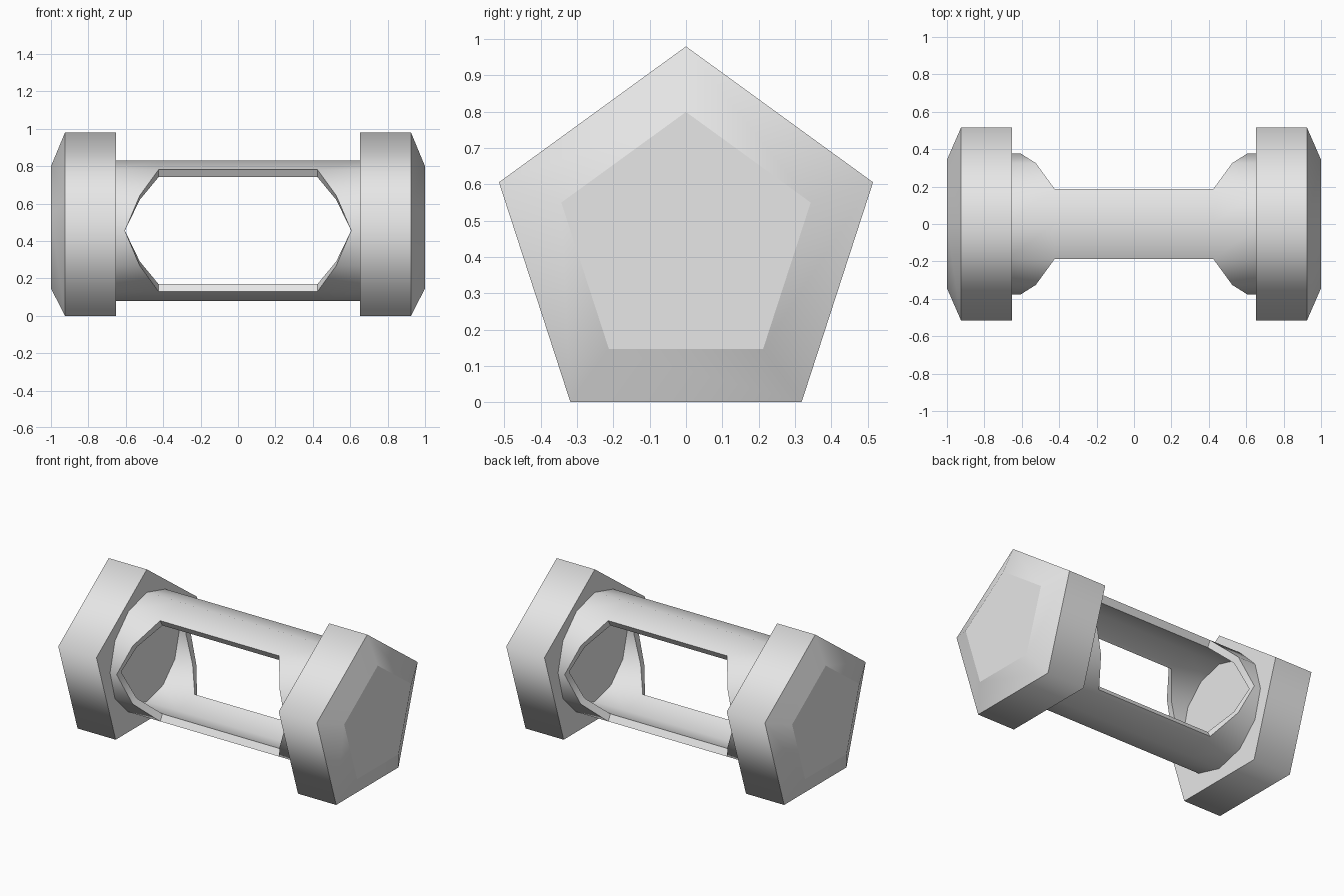
import bpy, bmesh
from math import sin, cos, tau

cube = bpy.data.objects.get("Cube")
if cube:
    bpy.data.objects.remove(cube, do_unlink=True)

# Single plain grey material
grey = bpy.data.materials.new("light_grey")
grey.use_nodes = True
grey.diffuse_color = (0.8, 0.8, 0.8, 1)
grey.node_tree.nodes["Principled BSDF"].inputs["Base Color"].default_value = (0.8, 0.8, 0.8, 1)


def finish(bm, name, is_sharp):
    """Smooth-shade every face, keep the chosen edges sharp, make the object."""
    bmesh.ops.recalc_face_normals(bm, faces=bm.faces)
    for face in bm.faces:
        face.smooth = True
    for edge in bm.edges:
        edge.smooth = not is_sharp(edge)
    mesh = bpy.data.meshes.new(name)
    bm.to_mesh(mesh)
    bm.free()
    mesh.materials.append(grey)
    obj = bpy.data.objects.new(name, mesh)
    bpy.context.collection.objects.link(obj)


def around(i, sides, radius, x, height):
    """Point on an upright polygon about the x axis, first corner on top."""
    a = tau * i / sides
    return (x, radius * sin(a), height + radius * cos(a))


# Pentagonal end caps with a chamfered outer face
def make_cap(name, side):
    bm = bmesh.new()
    rings = []
    for x, radius in ((0.652, 0.5415), (0.925, 0.5415), (1.0, 0.361)):
        rings.append([bm.verts.new(around(i, 5, radius, side * x, 0.438)) for i in range(5)])
    for low, high in zip(rings, rings[1:]):
        for i in range(5):
            j = (i + 1) % 5
            bm.faces.new((low[i], low[j], high[j], high[i]))
    bm.faces.new(rings[0])
    bm.faces.new(rings[-1])
    finish(bm, name, lambda e: abs(e.verts[0].co.x - e.verts[1].co.x) < 0.001)


make_cap("left_cap", 1)
make_cap("right_cap", -1)

# Hollow twelve-sided tube with a window through the front and back
SIDES, END = 12, 0.68
OPENING = (0.425, 0.425, 0.525, 0.605, 0.525, 0.425)   # half window length per corner

bm = bmesh.new()
shells = []
for radius in (0.376, 0.33):
    rows = []
    for i in range(SIDES):
        h = OPENING[i % 6]
        rows.append([bm.verts.new(around(i, SIDES, radius, x, 0.455)) for x in (-END, -h, h, END)])
    shells.append(rows)

outer, inner = shells
partner = {v: w for a, b in zip(outer, inner) for v, w in zip(a, b)}
for i in range(SIDES):
    j = (i + 1) % SIDES
    strip = i % 6 == 0 or j % 6 == 0
    for c in (0, 1, 2) if strip else (0, 2):
        for rows in shells:
            bm.faces.new((rows[i][c], rows[i][c + 1], rows[j][c + 1], rows[j][c]))

# Wall thickness around the open edges
for edge in [e for e in bm.edges if e.is_boundary and e.verts[0] in partner]:
    a, b = edge.verts
    bm.faces.new((a, b, partner[b], partner[a]))
finish(bm, "window_tube", lambda e: e.calc_face_angle(0) > 0.8)
